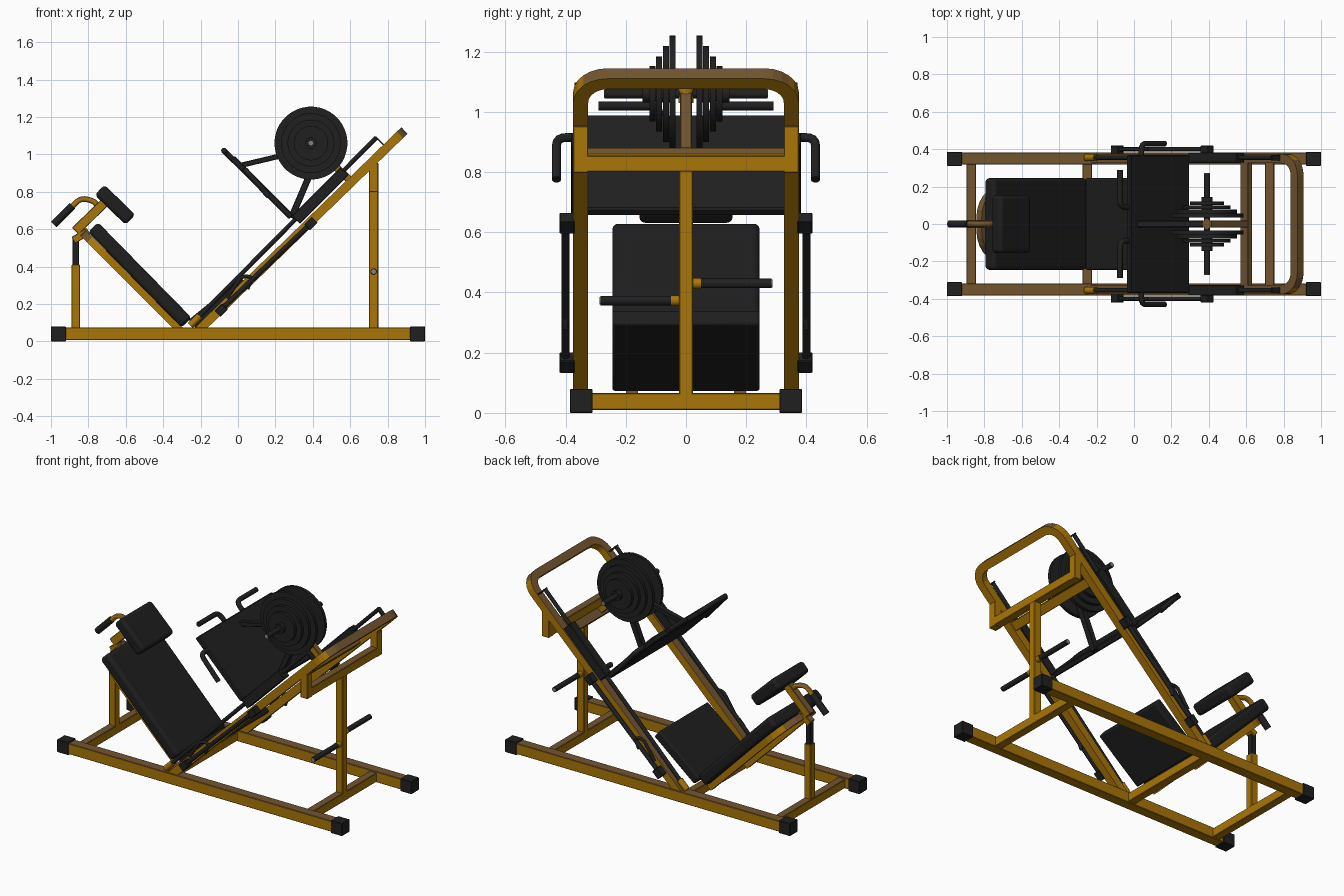
import bpy, bmesh, math
from mathutils import Matrix, Vector

cube = bpy.data.objects.get("Cube")
if cube:
    bpy.data.objects.remove(cube, do_unlink=True)


def material(name, rgb):
    m = bpy.data.materials.new(name)
    m.use_nodes = True
    m.diffuse_color = (*rgb, 1)
    m.node_tree.nodes["Principled BSDF"].inputs["Base Color"].default_value = (*rgb, 1)
    return m


GOLD = material("golden frame paint", (0.40, 0.18, 0.002))
BROWN = material("brown upper faces", (0.17, 0.09, 0.028))
BLACK = material("black metal", (0.0145, 0.0145, 0.0145))
PAD = material("black padding", (0.0132, 0.0132, 0.0132))
GREY = material("grey steel", (0.22, 0.22, 0.22))


def finish(name, bm, mat, bevel=0, segments=1, smooth=False, two_tone=False):
    """Make the object; two-tone parts are brown on the faces that look up."""
    bmesh.ops.recalc_face_normals(bm, faces=bm.faces)
    if two_tone:
        for f in bm.faces:
            f.material_index = int(f.normal.z > 0.45)
    mesh = bpy.data.meshes.new(name)
    bm.to_mesh(mesh)
    bm.free()
    mesh.materials.append(mat)
    if two_tone:
        mesh.materials.append(BROWN)
    ob = bpy.data.objects.new(name, mesh)
    bpy.context.collection.objects.link(ob)
    if bevel:
        mod = ob.modifiers.new("rounded edges", "BEVEL")
        mod.width, mod.segments = bevel, segments
    if smooth:
        bpy.ops.object.select_all(action="DESELECT")
        ob.select_set(True)
        bpy.context.view_layer.objects.active = ob
        bpy.ops.object.shade_smooth_by_angle(angle=math.radians(40))


def box(name, loc, size, mat=GOLD, bevel=0.003, segments=1, angle=0):
    bm = bmesh.new()
    bmesh.ops.create_cube(bm, size=1)
    bmesh.ops.scale(bm, vec=size, verts=bm.verts)
    place = Matrix.Translation(loc) @ Matrix.Rotation(-angle, 4, "Y")
    bmesh.ops.transform(bm, matrix=place, verts=bm.verts)
    finish(name, bm, mat, bevel, segments, segments > 1, mat == GOLD)


def bar(name, p, q, width, height, mat=GOLD, y=0, **kw):
    """Box running from p to q, both given as (x, z)."""
    dx, dz = q[0] - p[0], q[1] - p[1]
    box(name, ((p[0] + q[0]) / 2, y, (p[1] + q[1]) / 2),
        (math.hypot(dx, dz), width, height), mat, angle=math.atan2(dz, dx), **kw)


def sweep(name, pts, side, n, mat, smooth=False, two_tone=False):
    """Closed skin through rings; side(i) gives the two section half axes."""
    bm = bmesh.new()
    rings = []
    for i, p in enumerate(pts):
        a, b = side(i)
        turn = [math.tau * (k + 0.5) / n for k in range(n)]
        rings.append([bm.verts.new(p + a * math.cos(t) + b * math.sin(t)) for t in turn])
    for r, s in zip(rings, rings[1:]):
        for k in range(n):
            bm.faces.new((r[k], r[(k + 1) % n], s[(k + 1) % n], s[k]))
    bm.faces.new(rings[0])
    bm.faces.new(rings[-1])
    finish(name, bm, mat, smooth=smooth, two_tone=two_tone)


def rod(name, pts, r, mat=BLACK, n=16, two_tone=False):
    """Round tube through a few points, its inner corners rounded."""
    pts = [Vector(p) for p in pts]
    path = [pts[0]]
    for a, b, c in zip(pts, pts[1:], pts[2:]):
        cut = min(0.04, (a - b).length / 2, (c - b).length / 2)
        s, e = b + (a - b).normalized() * cut, b + (c - b).normalized() * cut
        path += [s.lerp(b, t).lerp(b.lerp(e, t), t) for t in (0, .25, .5, .75, 1)]
    path.append(pts[-1])
    clean = [path[0]]
    clean += [p for p, o in zip(path[1:], path) if (p - o).length > 1e-4]

    tangents = [(clean[min(i + 1, len(clean) - 1)] - clean[max(i - 1, 0)]).normalized()
                for i in range(len(clean))]
    axes = [tangents[0].orthogonal().normalized()]
    for t in tangents[1:]:
        axes.append((axes[-1] - t * axes[-1].dot(t)).normalized())
    sweep(name, clean, lambda i: (axes[i] * r, tangents[i].cross(axes[i]) * r),
          n, mat, True, two_tone)


def arch(name, p, q, half, radius, width, height):
    """Square tube hoop: up one side from p, across at q, and down again."""
    start = Vector((p[0], 0, p[1]))
    d = Vector((q[0], 0, q[1])) - start
    length = d.length
    d.normalize()
    n, across = Vector((-d.z, 0, d.x)), Vector((0, 1, 0))
    path = [(0, half, 0)]
    for c, first in ((half - radius, 0), (radius - half, 90)):
        for k in range(7):
            t = math.radians(first + 15 * k)
            path.append((length - radius + radius * math.sin(t), c + radius * math.cos(t), t))
    path.append((0, -half, math.pi))
    pts = [start + d * u + across * v for u, v, _ in path]
    w, h = width / math.sqrt(2), height / math.sqrt(2)
    sweep(name, pts, lambda i: ((across * math.cos(path[i][2]) + d * math.sin(path[i][2])) * w,
                                n * h), 4, GOLD, two_tone=True)


SIDES = (("right", -1), ("left", 1))

# Floor frame
for label, s in SIDES:
    box(f"base_rail_{label}", (0, s * 0.35, 0.04), (1.9, 0.064, 0.068))
    for end, x in (("head", -0.96), ("foot", 0.96)):
        box(f"base_cap_{end}_{label}", (x, s * 0.348, 0.04), (0.08, 0.076, 0.08), BLACK)
for label, x in (("head", -0.87), ("middle", -0.25), ("foot", 0.725)):
    box(f"base_cross_{label}", (x, 0, 0.038), (0.05, 0.64, 0.056))

# Sloping main frame and its rear support
arch("sloping_hoop", (-0.215, 0.055), (0.872, 1.11), 0.35, 0.09, 0.05, 0.048)
box("rear_post", (0.725, 0, 0.43), (0.05, 0.045, 0.75))
box("rear_crossbar", (0.725, 0, 0.828), (0.05, 0.7, 0.055))
bar("stop_crossbar", (0.58, 0.83), (0.62, 0.87), 0.66, 0.035)
for label, s in SIDES:
    box(f"rear_upright_{label}", (0.725, s * 0.35, 0.875), (0.05, 0.05, 0.155))

# Guide rods, carriages and side safety bars
for label, s in SIDES:
    y = s * 0.355
    rod(f"guide_rod_{label}", [(-0.24, y, 0.1), (0.74, y, 1.09)], 0.012)
    rod(f"guide_collar_{label}", [(-0.255, y, 0.085), (-0.205, y, 0.135)], 0.019, GOLD)
    bar(f"guide_upper_tab_{label}", (0.735, 1.095), (0.785, 1.045), 0.03, 0.008, BLACK, y=y, bevel=0)
    bar(f"carriage_{label}", (0.31, 0.65), (0.57, 0.91), 0.055, 0.06, BLACK, y=y)
    y = s * 0.4
    rod(f"safety_bar_{label}", [(-0.09, y, 0.17), (0.39, y, 0.63)], 0.013)
    for end, x, z in (("lower", -0.09, 0.167), ("upper", 0.39, 0.63)):
        bar(f"safety_block_{end}_{label}", (x - 0.02, z - 0.02), (x + 0.02, z + 0.02),
            0.05, 0.045, BLACK, y=s * 0.395)
    rod(f"safety_lever_{label}", [(-0.06, y, 0.23), (0.02, y, 0.35), (0.08, y, 0.345),
                                  (0.05, y, 0.28)], 0.01)

# Foot plate with its handles
bar("foot_plate", (-0.03, 0.98), (0.285, 0.665), 0.74, 0.035, BLACK, bevel=0.006)
for label, s in SIDES:
    rod(f"top_handle_{label}", [(-0.02, s * 0.09, 0.965), (-0.075, s * 0.09, 1.02),
                                (-0.075, s * 0.29, 1.02)], 0.015)
    rod(f"side_handle_{label}", [(0.04, s * 0.36, 0.915), (0.04, s * 0.43, 0.915),
                                 (0.165, s * 0.43, 0.775)], 0.015)

# Weight carrier
bar("carrier_leg", (0.285, 0.66), (0.43, 1.0), 0.04, 0.035, BLACK)
bar("carrier_arm", (0.01, 0.94), (0.39, 1.03), 0.035, 0.028, BLACK)
bar("carrier_brace", (0.38, 1.065), (0.595, 0.865), 0.04, 0.04)
rod("carrier_hub", [(0.39, 0, 1.03), (0.39, 0, 1.08)], 0.026, GOLD, two_tone=True)
rod("weight_spindle", [(0.39, -0.27, 1.06), (0.39, 0.27, 1.06)], 0.016)
for label, s in SIDES:
    rod(f"spindle_end_{label}", [(0.39, s * 0.269, 1.06), (0.39, s * 0.273, 1.06)], 0.013, GREY)
    for k, r in enumerate((0.195, 0.16, 0.125, 0.092)):
        y = 0.045 + 0.022 * k
        rod(f"weight_disc_{k + 1}_{label}", [(0.39, s * (y - 0.01), 1.06),
                                             (0.39, s * (y + 0.01), 1.06)], r, BLACK, 40)
    rod(f"disc_collar_{label}", [(0.39, s * 0.04, 1.06), (0.39, s * 0.145, 1.06)], 0.03)

# Storage pegs on the rear post
for label, s, z in (("right", -1, 0.373), ("left", 1, 0.43)):
    rod(f"peg_collar_{label}", [(0.725, 0, z), (0.725, s * 0.05, z)], 0.018, GOLD)
    rod(f"storage_peg_{label}", [(0.725, s * 0.028, z), (0.725, s * 0.284, z)], 0.016)
    rod(f"peg_end_{label}", [(0.725, s * 0.283, z), (0.725, s * 0.287, z)], 0.013, GREY)

# Seat, backrest and headrest
arch("backrest_frame", (-0.3, 0.05), (-0.815, 0.565), 0.18, 0.15, 0.04, 0.04)
soft = dict(bevel=0.02, segments=4)
bar("backrest_pad", (-0.775, 0.61), (-0.275, 0.1), 0.49, 0.075, PAD, **soft)
bar("seat_pad", (-0.245, 0.092), (0.035, 0.32), 0.49, 0.06, PAD, bevel=0.01, segments=3)
bar("headrest_pad", (-0.74, 0.81), (-0.575, 0.65), 0.31, 0.075, PAD, **soft)

# Backrest post, headrest bracket and rear grip
box("adjust_post", (-0.867, 0, 0.235), (0.045, 0.045, 0.35))
box("adjust_slider", (-0.867, 0, 0.475), (0.034, 0.034, 0.15), BLACK)
bar("slider_bracket", (-0.88, 0.54), (-0.8, 0.59), 0.045, 0.04)
bar("headrest_stem", (-0.87, 0.59), (-0.71, 0.745), 0.045, 0.05)
rod("grip_tube", [(-0.9, 0, 0.705), (-0.84, 0, 0.77), (-0.76, 0, 0.745), (-0.745, 0, 0.7)],
    0.015, GOLD, two_tone=True)
rod("rear_grip", [(-0.985, 0, 0.625), (-0.885, 0, 0.725)], 0.02)
